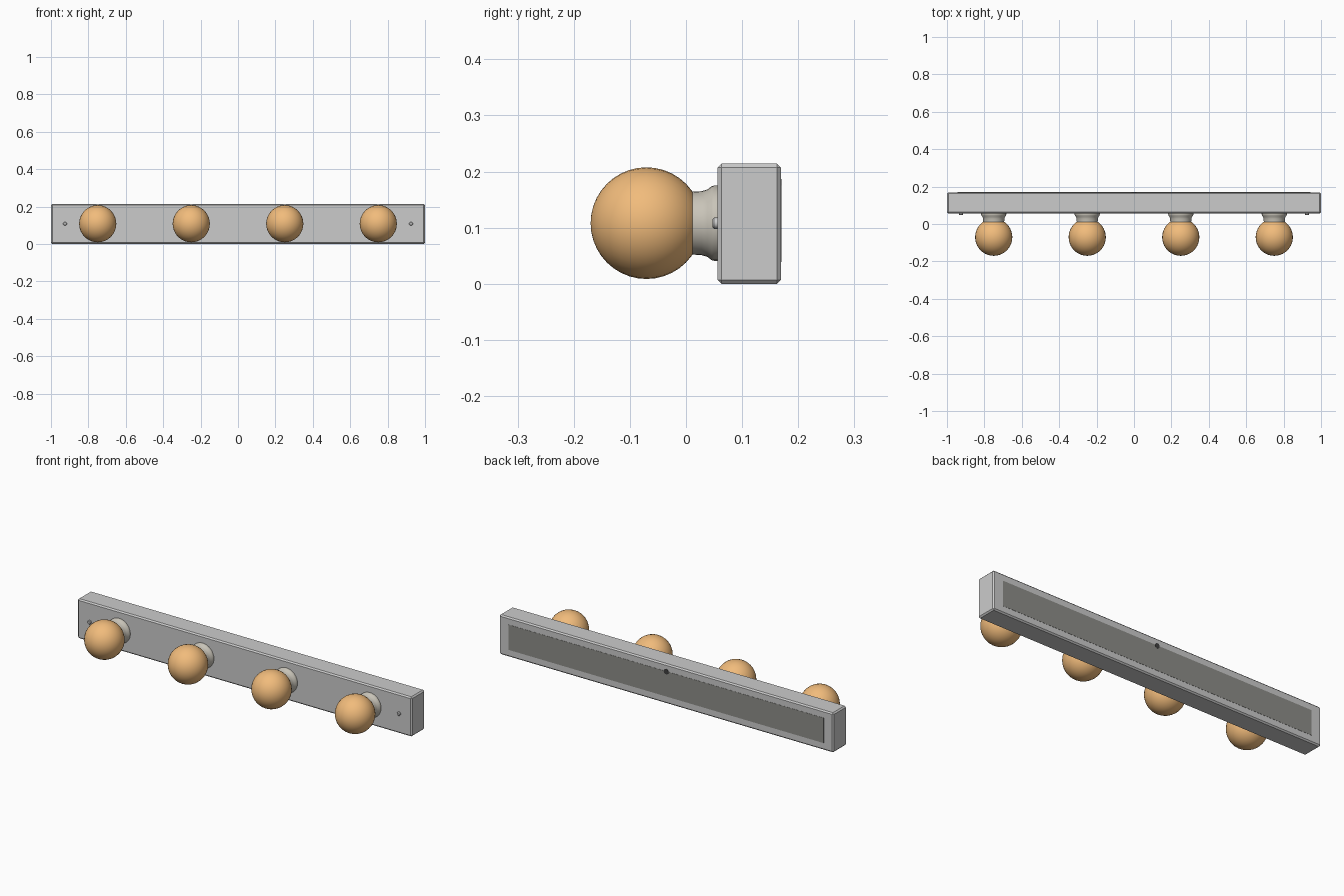
import bpy, bmesh, math
from mathutils import Matrix

if "Cube" in bpy.data.objects:
    bpy.data.objects.remove(bpy.data.objects["Cube"])

CZ = 0.107          # height of the centre line
FRONT, BACK = 0.056, 0.169


def material(name, rgb):
    m = bpy.data.materials.new(name)
    m.diffuse_color = (*rgb, 1)
    m.use_nodes = True
    m.node_tree.nodes["Principled BSDF"].inputs["Base Color"].default_value = m.diffuse_color
    return m


amber = material("amber_glass", (0.88, 0.50, 0.20))
ceramic = material("warm_ceramic", (0.58, 0.55, 0.48))
dark = material("dark_metal", (0.05, 0.05, 0.05))
felt = material("back_grey", (0.27, 0.27, 0.25))


def finish(bm, name, mat=None, smooth=False):
    bmesh.ops.recalc_face_normals(bm, faces=bm.faces)
    me = bpy.data.meshes.new(name)
    bm.to_mesh(me)
    bm.free()
    ob = bpy.data.objects.new(name, me)
    bpy.context.collection.objects.link(ob)
    if mat:
        me.materials.append(mat)
    if smooth:
        bpy.context.view_layer.objects.active = ob
        ob.select_set(True)
        bpy.ops.object.shade_smooth_by_angle(angle=math.radians(35))
        ob.select_set(False)
    return ob


def box(name, size, y, bevel=0, mat=None):
    bm = bmesh.new()
    bmesh.ops.create_cube(bm, size=1, matrix=Matrix.Translation((0, y, CZ)) @ Matrix.Diagonal((*size, 1)))
    if bevel:
        bmesh.ops.bevel(bm, geom=bm.edges[:], offset=bevel, segments=1, affect='EDGES')
    return finish(bm, name, mat)


def lathe(name, profile, x, z, mat, steps=32):
    """Spin (radius, y) points round an axis parallel to y."""
    bm = bmesh.new()
    vs = [bm.verts.new((x + r, y, z)) for r, y in profile]
    es = [bm.edges.new(p) for p in zip(vs, vs[1:])]
    bmesh.ops.spin(bm, geom=vs + es, cent=(x, 0, z), axis=(0, 1, 0),
                   angle=2 * math.pi, steps=steps, use_duplicate=False)
    bmesh.ops.remove_doubles(bm, verts=bm.verts, dist=1e-5)
    return finish(bm, name, mat, True)


# wall housing with chamfered edges, and its back panel
box("housing", (2, BACK - FRONT, 0.214), (FRONT + BACK) / 2, 0.007)
box("back_panel", (1.885, 0.004, 0.136), BACK - 0.001, 0, felt)

# round bulb profile, from the front pole to the neck
R, BY = 0.0995, -0.0705
bulb = [(R * math.sin(a), BY - R * math.cos(a))
        for a in (math.pi * i / 20 for i in range(21))]
# flared socket profile
socket = [(0, 0.012), (0.056, 0.012), (0.057, 0.028), (0.060, 0.038),
          (0.066, 0.046), (0.067, 0.050), (0.067, 0.058), (0, 0.058)]

for i, x in enumerate((-0.75, -0.25, 0.25, 0.75)):
    lathe(f"bulb_{i + 1}", bulb, x, CZ + 0.001, amber)
    lathe(f"socket_{i + 1}", socket, x, CZ + 0.001, ceramic)

# front mounting screws
screw = [(0, 0.047), (0.007, 0.047), (0.010, 0.050), (0.010, 0.058), (0, 0.058)]
for side, x in (("left", -0.925), ("right", 0.925)):
    lathe(f"screw_{side}", screw, x, CZ + 0.001, None, 16)

# dark cable entry at the top of the back panel
entry = [(0, BACK - 0.004), (0.014, BACK - 0.004), (0.014, BACK + 0.0016), (0, BACK + 0.0016)]
lathe("cable_entry", entry, 0, 0.173, dark, 20)
